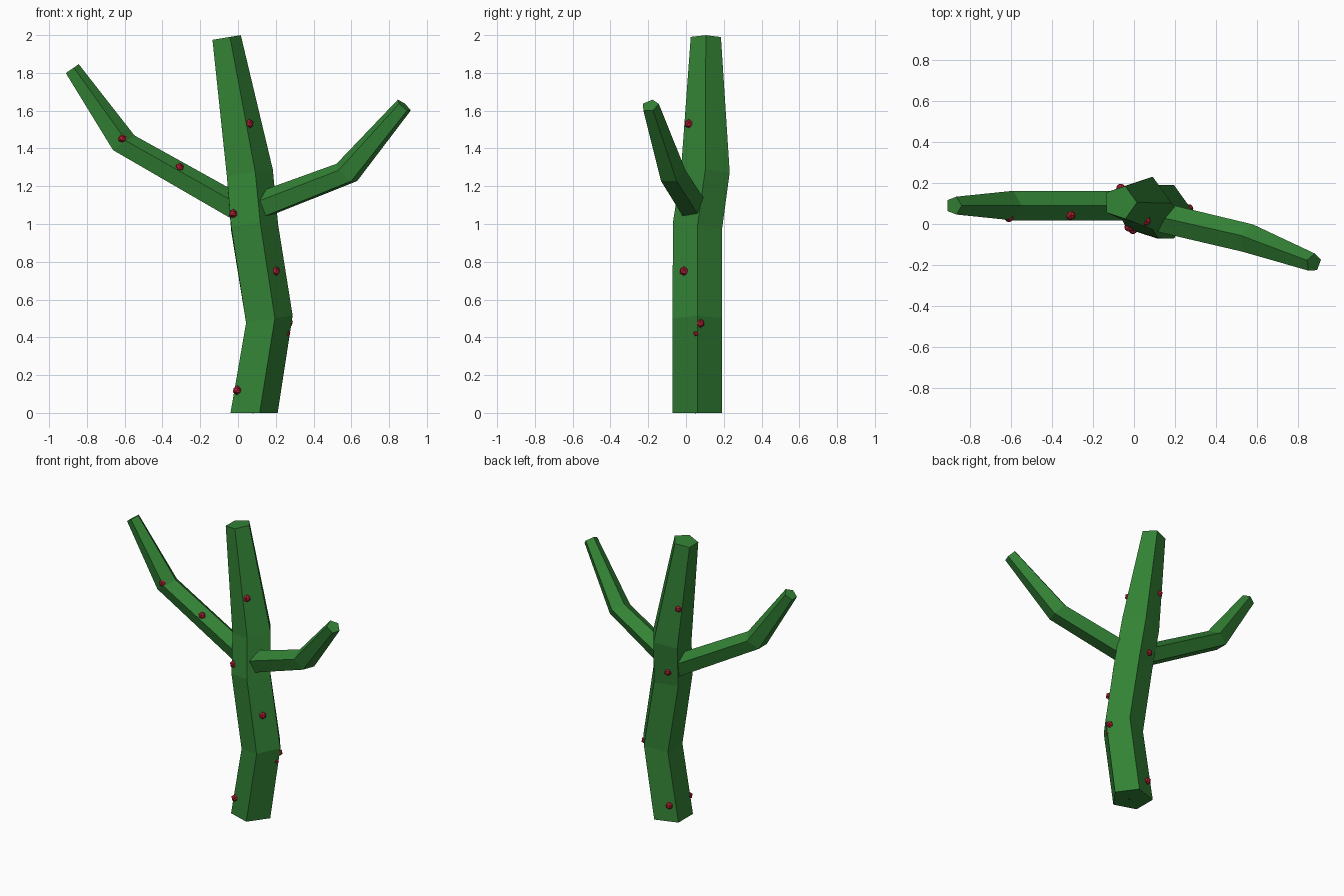
import bpy, bmesh, math
from mathutils import Vector

if "Cube" in bpy.data.objects:
    bpy.data.objects.remove(bpy.data.objects["Cube"])


def material(name, rgb):
    m = bpy.data.materials.new(name)
    m.diffuse_color = (*rgb, 1.0)
    m.use_nodes = True
    m.node_tree.nodes["Principled BSDF"].inputs["Base Color"].default_value = m.diffuse_color
    return m


GREEN = material("cactus_green", (0.033, 0.225, 0.036))
RED = material("berry_red", (0.46, 0.014, 0.035))


def finish(bm, name, mat):
    bmesh.ops.recalc_face_normals(bm, faces=bm.faces)
    me = bpy.data.meshes.new(name)
    bm.to_mesh(me)
    bm.free()
    me.materials.append(mat)
    ob = bpy.data.objects.new(name, me)
    bpy.context.collection.objects.link(ob)
    return ob


def limb(name, path, ref, flat_base=False, sides=5):
    """Five-sided tube along (x, y, z, radius) points, one corner facing ref."""
    bm = bmesh.new()
    pts = [Vector(p[:3]) for p in path]
    rings = []
    for i, p in enumerate(path):
        j = min(i, len(pts) - 2)
        t = (pts[j + 1] - pts[j]).normalized()
        if i == 0 and flat_base:
            t = Vector((0, 0, 1))
        u = Vector(ref)
        u = (u - t * u.dot(t)).normalized()
        v = t.cross(u)
        ring = []
        for k in range(sides):
            a = 2 * math.pi * k / sides
            ring.append(bm.verts.new(pts[i] + (u * math.cos(a) + v * math.sin(a)) * p[3]))
        rings.append(ring)
    for a, b in zip(rings, rings[1:]):
        for k in range(sides):
            n = (k + 1) % sides
            bm.faces.new((a[k], a[n], b[n], b[k]))
    bm.faces.new(rings[0][::-1])
    bm.faces.new(rings[-1])
    return finish(bm, name, GREEN)


# Trunk
limb("trunk", [(0.072, 0.06, 0, 0.138), (0.153, 0.06, 0.494, 0.138),
               (0.075, 0.06, 0.985, 0.138), (0.05, 0.102, 1.267, 0.136),
               (-0.068, 0.105, 1.986, 0.084)], (1, 0, 0), flat_base=True)

# Branches
limb("left_branch", [(0.05, 0.09, 1.05, 0.076), (-0.611, 0.09, 1.426, 0.076),
                     (-0.881, 0.09, 1.82, 0.046)], (0, 0, 1))
limb("right_branch", [(0.11, 0.037, 1.09, 0.076), (0.573, -0.075, 1.268, 0.075),
                      (0.879, -0.19, 1.627, 0.047)], (0, 0, 1))

# Small berries half sunk in the surface
BERRIES = [(-0.005, -0.027, 0.12), (0.02, 0.158, 0.11), (0.08, 0.05, 0.021),
           (0.262, 0.055, 0.42), (0.268, 0.075, 0.475), (0.2, -0.01, 0.75),
           (-0.025, -0.015, 1.055), (0.02, 0.172, 1.06), (0.06, 0.015, 1.53),
           (-0.065, 0.175, 1.53), (-0.31, 0.042, 1.3), (-0.612, 0.032, 1.452)]
for i, pos in enumerate(BERRIES):
    bm = bmesh.new()
    r = 0.017 if i == 3 else 0.025
    bmesh.ops.create_icosphere(bm, subdivisions=1, radius=r)
    finish(bm, f"berry_{i + 1}", RED).location = pos
